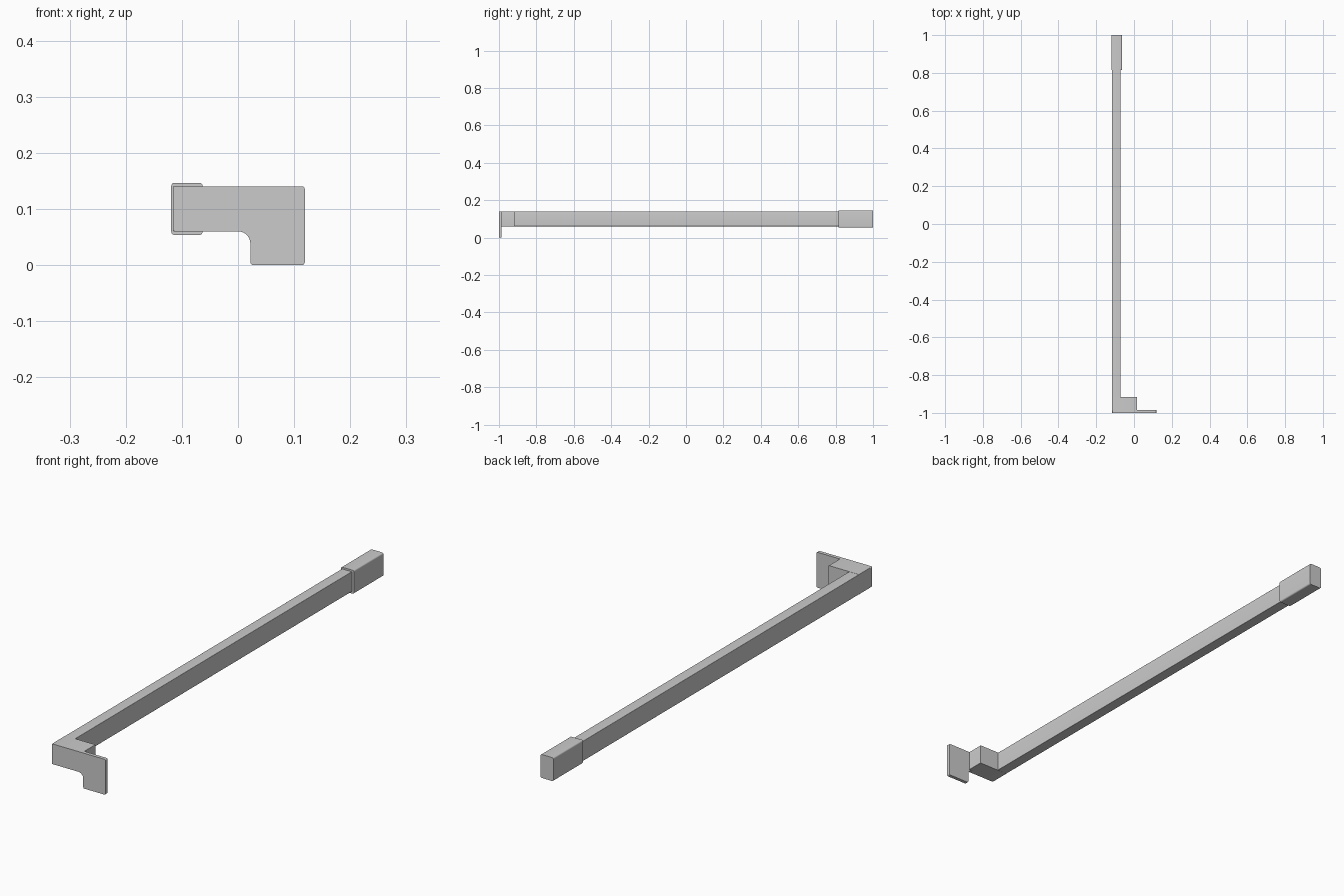
import bpy, math

if "Cube" in bpy.data.objects:
    bpy.data.objects.remove(bpy.data.objects["Cube"])


def arc(cx, cz, r, a0, a1, n=6):
    """Points on an arc in the XZ plane, angles in degrees."""
    return [(cx + r * math.cos(math.radians(a0 + (a1 - a0) * i / n)),
             cz + r * math.sin(math.radians(a0 + (a1 - a0) * i / n))) for i in range(n + 1)]


def rounded_rect(x0, x1, z0, z1, r):
    return (arc(x1 - r, z0 + r, r, -90, 0) + arc(x1 - r, z1 - r, r, 0, 90)
            + arc(x0 + r, z1 - r, r, 90, 180) + arc(x0 + r, z0 + r, r, 180, 270))


def extrude(name, profile, y0, y1):
    """Solid from a counter-clockwise XZ profile, swept along y."""
    n = len(profile)
    verts = [(x, y, z) for y in (y0, y1) for x, z in profile]
    faces = [tuple(range(n)), tuple(reversed(range(n, 2 * n)))]
    faces += [(i, i + n, (i + 1) % n + n, (i + 1) % n) for i in range(n)]
    mesh = bpy.data.meshes.new(name)
    mesh.from_pydata(verts, [], faces)
    obj = bpy.data.objects.new(name, mesh)
    bpy.context.collection.objects.link(obj)
    bpy.context.view_layer.objects.active = obj
    bpy.ops.object.select_all(action='DESELECT')
    obj.select_set(True)
    bpy.ops.object.shade_smooth_by_angle(angle=math.radians(30))
    return obj


# Long rectangular bar, ending inside the sleeve
extrude("long_bar", rounded_rect(-0.116, -0.072, 0.0605, 0.1395, 0.002), -0.92, 0.98)

# Sleeve over the far end
extrude("end_sleeve", rounded_rect(-0.119, -0.063, 0.0535, 0.1465, 0.006), 0.815, 1.0)

# Corner block joining bar and plate
extrude("corner_block", rounded_rect(-0.116, 0.017, 0.06, 0.14, 0.002), -0.987, -0.917)

# L-shaped front plate with a filleted inner corner
plate = (arc(-0.113, 0.063, 0.003, 180, 270)
         + arc(0.0, 0.038, 0.022, 90, 0, 10)
         + arc(0.027, 0.005, 0.005, 180, 270)
         + arc(0.114, 0.005, 0.005, -90, 0)
         + arc(0.114, 0.135, 0.005, 0, 90)
         + arc(-0.113, 0.137, 0.003, 90, 180))
extrude("front_plate", plate, -1.0, -0.986)
